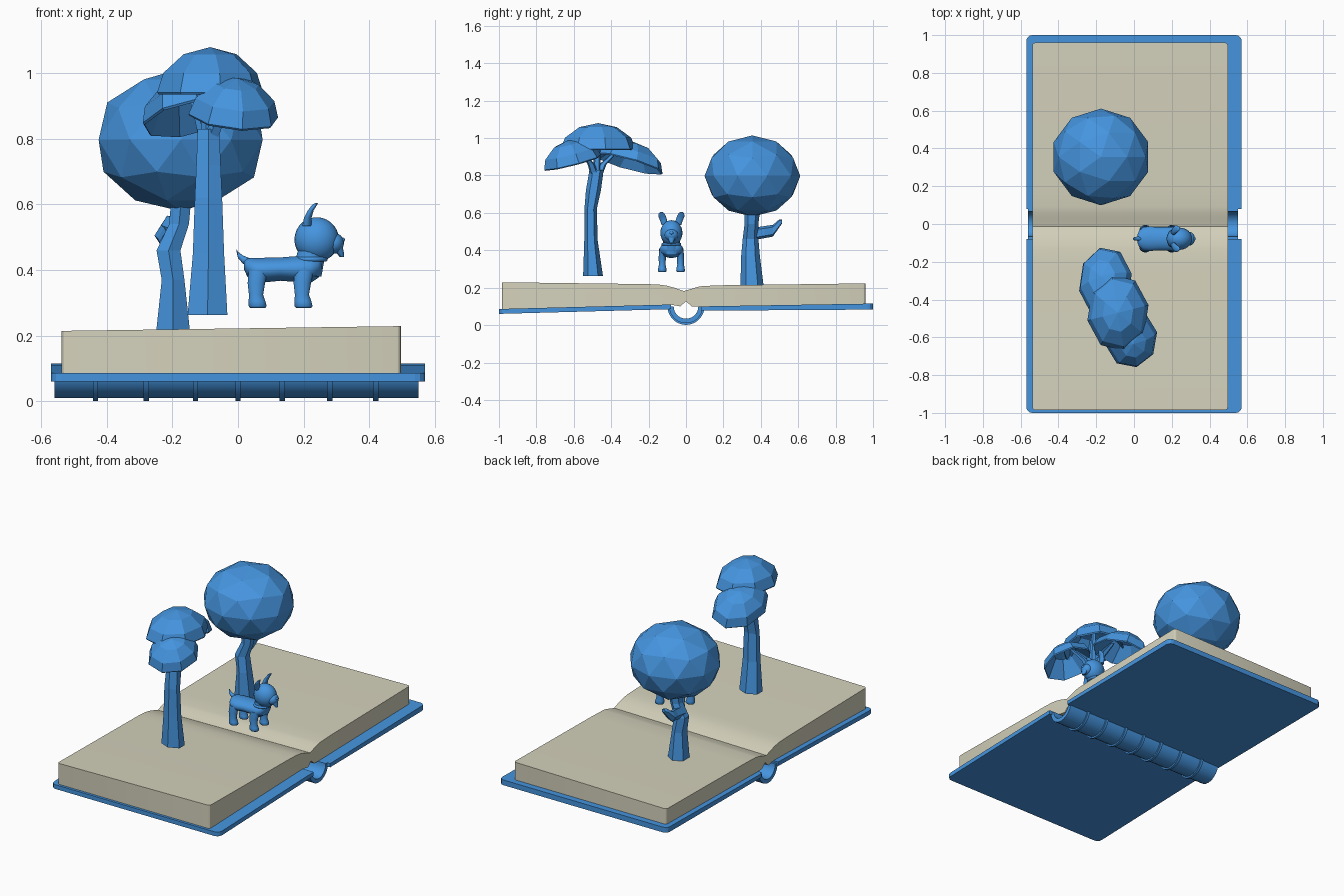
import bpy, bmesh, math
from mathutils import Matrix, Vector


def material(name, rgb):
    m = bpy.data.materials.new(name)
    m.diffuse_color = (*rgb, 1)
    return m


BLUE = material("blue", (0.06, 0.30, 0.74))
CREAM = material("cream", (0.66, 0.64, 0.50))


def finish(name, bm, mat=BLUE, smooth=None):
    bmesh.ops.recalc_face_normals(bm, faces=bm.faces)
    me = bpy.data.meshes.new(name)
    bm.to_mesh(me)
    bm.free()
    me.materials.append(mat)
    ob = bpy.data.objects.new(name, me)
    bpy.context.collection.objects.link(ob)
    if smooth:
        bpy.ops.object.select_all(action='DESELECT')
        ob.select_set(True)
        bpy.context.view_layer.objects.active = ob
        bpy.ops.object.shade_smooth_by_angle(angle=math.radians(smooth))
    return ob


def prism(name, profile, x0, x1, mat=BLUE, smooth=None, slope=0, corner=0):
    """Extrude a (y, z) profile along x, rounding the outer upright corners."""
    bm = bmesh.new()
    a = [bm.verts.new((x0, y, z)) for y, z in profile]
    b = [bm.verts.new((x1, y, z)) for y, z in profile]
    bm.faces.new(a)
    bm.faces.new(b[::-1])
    n = len(a)
    for i in range(n):
        bm.faces.new((a[i], b[i], b[(i + 1) % n], a[(i + 1) % n]))
    for v in bm.verts:
        if v.co.z > 0.15:
            v.co.z += slope * v.co.x
    if corner:
        es = [e for e in bm.edges if all(abs(v.co.y) > 0.94 for v in e.verts)
              and abs(e.verts[0].co.x - e.verts[1].co.x) < 1e-4]
        bmesh.ops.bevel(bm, geom=es, offset=corner, segments=3, profile=0.5, affect='EDGES')
    return finish(name, bm, mat, smooth)


def tube(name, rings, axis='z', sides=6, smooth=None):
    """Loft ellipses (x, y, z, r1, r2) that lie square to the given axis."""
    u, v = {'z': ((1, 0, 0), (0, 1, 0)), 'x': ((0, 1, 0), (0, 0, 1)),
            'y': ((1, 0, 0), (0, 0, 1))}[axis]
    u, v = Vector(u), Vector(v)
    bm = bmesh.new()
    loops = []
    for x, y, z, r1, r2 in rings:
        loops.append([bm.verts.new(Vector((x, y, z)) + u * r1 * math.cos(t) + v * r2 * math.sin(t))
                      for t in (2 * math.pi * (i + 0.5) / sides for i in range(sides))])
    for a, b in zip(loops, loops[1:]):
        for i in range(sides):
            j = (i + 1) % sides
            bm.faces.new((a[i], a[j], b[j], b[i]))
    bm.faces.new(loops[0])
    bm.faces.new(loops[-1])
    return finish(name, bm, BLUE, smooth)


def ball(name, loc, scale):
    bm = bmesh.new()
    m = Matrix.Translation(loc) @ Matrix.Diagonal((*scale, 1))
    bmesh.ops.create_uvsphere(bm, u_segments=24, v_segments=14, radius=1, matrix=m)
    return finish(name, bm, BLUE, 60)


# Book: two boards, hollow spine with ribs, page block
prism("front_board", [(-1, 0.06), (-0.08, 0.085), (-0.08, 0.11), (-1, 0.086)], -0.57, 0.57, corner=0.03)
prism("back_board", [(0.08, 0.077), (1, 0.083), (1, 0.115), (0.08, 0.1)], -0.57, 0.57, corner=0.03)


def arc(r_out, r_in, n=14):
    ts = [math.pi * (1 + i / n) for i in range(n + 1)]
    pts = [(r_out * math.cos(t), 0.1 + r_out * math.sin(t)) for t in ts]
    return pts + [(r_in * math.cos(t), 0.1 + r_in * math.sin(t)) for t in reversed(ts)]


prism("spine", arc(0.09, 0.066), -0.56, 0.55, smooth=40)
for x in (-0.435, -0.28, -0.13, 0, 0.135, 0.28, 0.42):
    prism("spine_rib", arc(0.099, 0.085), x - 0.008, x + 0.008, smooth=40)

prism("pages", [(-0.985, 0.222), (-0.2, 0.212), (-0.14, 0.209), (-0.1, 0.203), (-0.06, 0.192),
                (-0.012, 0.175), (0.03, 0.187), (0.06, 0.197), (0.09, 0.202), (0.2, 0.206),
                (0.96, 0.216), (0.96, 0.112), (0.08, 0.1), (0.03, 0.1), (0, 0.128),
                (-0.03, 0.1), (-0.08, 0.109), (-0.985, 0.084)],
      -0.538, 0.497, CREAM, smooth=25, slope=0.014, corner=0.015)

# Round tree: faceted ball, bent trunk, side branch
bm = bmesh.new()
bmesh.ops.create_icosphere(bm, subdivisions=2, radius=1,
                           matrix=Matrix.Translation((-0.175, 0.355, 0.797))
                           @ Matrix.Diagonal((0.263, 0.256, 0.217, 1)))
finish("round_crown", bm)
tube("round_trunk", [(-0.198, 0.353, 0.208, 0.06, 0.062), (-0.198, 0.345, 0.37, 0.04, 0.05),
                     (-0.212, 0.345, 0.46, 0.042, 0.042), (-0.18, 0.35, 0.54, 0.035, 0.037),
                     (-0.17, 0.355, 0.65, 0.035, 0.045)])
tube("round_branch", [(-0.21, 0.34, 0.485, 0.03, 0.035), (-0.215, 0.42, 0.497, 0.03, 0.034),
                      (-0.225, 0.465, 0.505, 0.03, 0.033), (-0.21, 0.5, 0.545, 0.02, 0.022),
                      (-0.205, 0.512, 0.553, 0.012, 0.012)], axis='y', sides=5)

# Umbrella tree: trunk, forked limbs, three tilted hollow caps
tube("umbrella_trunk", [(-0.093, -0.497, 0.263, 0.07, 0.053), (-0.09, -0.508, 0.45, 0.055, 0.036),
                        (-0.09, -0.51, 0.62, 0.048, 0.033), (-0.09, -0.495, 0.72, 0.043, 0.04),
                        (-0.09, -0.478, 0.83, 0.038, 0.038)])
for x, y, z in ((-0.14, -0.36, 0.94), (-0.09, -0.47, 1.03), (-0.01, -0.57, 0.945)):
    tube("umbrella_limb", [(-0.09, -0.48, 0.78, 0.026, 0.026),
                           (-0.09 + (x + 0.09) * 0.4, -0.48 + (y + 0.48) * 0.3, 0.86, 0.022, 0.02),
                           (x, y, z, 0.012, 0.012)], sides=5)


def cap(loc, rx, ry, h, tilt_x, tilt_y, sides=8):
    """Shallow dome with a hollow underside; h is its height."""
    m = (Matrix.Translation(loc) @ Matrix.Rotation(tilt_x, 4, 'X')
         @ Matrix.Rotation(tilt_y, 4, 'Y'))
    bm = bmesh.new()
    loops = []
    for r, z in ((0.45, 0.72), (0.97, 0), (1, 0.05), (0.88, 0.46), (0.5, 0.85)):
        loops.append([bm.verts.new(m @ Vector((rx * r * math.cos(t), ry * r * math.sin(t), h * z)))
                      for t in (2 * math.pi * i / sides + 0.2 for i in range(sides))])
    for a, b in zip(loops, loops[1:]):
        for i in range(sides):
            j = (i + 1) % sides
            bm.faces.new((a[i], a[j], b[j], b[i]))
    for lp, z in ((loops[0], 0.85), (loops[-1], 1)):
        top = bm.verts.new(m @ Vector((0, 0, h * z)))
        for i in range(sides):
            bm.faces.new((lp[i], lp[(i + 1) % sides], top))
    finish("umbrella_cap", bm)


cap((-0.15, -0.31, 0.86), 0.145, 0.195, 0.125, -0.27, -0.2)
cap((-0.085, -0.47, 0.935), 0.165, 0.205, 0.145, 0, 0)
cap((-0.015, -0.605, 0.865), 0.14, 0.16, 0.125, 0.25, 0.1)

# Dog, facing +x
Y = -0.078
tube("dog_body", [(0.018, Y, 0.415, 0.02, 0.012), (0.028, Y, 0.408, 0.045, 0.028),
                  (0.05, Y, 0.4, 0.062, 0.037), (0.08, Y, 0.4, 0.066, 0.038),
                  (0.13, Y, 0.403, 0.062, 0.036), (0.18, Y, 0.403, 0.064, 0.04),
                  (0.22, Y, 0.403, 0.063, 0.044), (0.245, Y, 0.41, 0.05, 0.034),
                  (0.255, Y, 0.415, 0.03, 0.02)], 'x', 20, 60)
tube("dog_neck", [(0.21, Y, 0.38, 0.045, 0.05), (0.217, Y, 0.42, 0.045, 0.046),
                  (0.23, Y, 0.47, 0.045, 0.045)], 'z', 20, 60)
ball("dog_head", (0.24, Y, 0.493), (0.068, 0.059, 0.068))
ball("dog_snout", (0.292, Y, 0.482), (0.031, 0.036, 0.032))
ball("dog_nose", (0.318, Y, 0.492), (0.008, 0.011, 0.008))
tube("dog_beard", [(0.3, Y, 0.472, 0.02, 0.024), (0.31, Y, 0.455, 0.013, 0.016),
                   (0.317, Y, 0.44, 0.007, 0.009)], 'z', 12, 60)
bm = bmesh.new()
cm = Matrix.Translation((0.222, Y, 0.433)) @ Matrix.Rotation(-0.1, 4, 'Y')
tube("dog_collar", [(0.222, Y, 0.426, 0.047, 0.049), (0.222, Y, 0.43, 0.052, 0.053),
                    (0.222, Y, 0.436, 0.052, 0.053), (0.222, Y, 0.44, 0.047, 0.049)], 'z', 24, 60)
bm.free()
tube("dog_tail", [(0.04, Y, 0.42, 0.014, 0.015), (0.015, Y, 0.432, 0.011, 0.013),
                  (0.0, Y, 0.446, 0.009, 0.01), (-0.005, Y, 0.462, 0.004, 0.004)], 'x', 12, 60)
for s in (-1, 1):
    tube("dog_ear", [(0.21, Y + s * 0.035, 0.535, 0.014, 0.018), (0.213, Y + s * 0.042, 0.56, 0.012, 0.02),
                     (0.222, Y + s * 0.05, 0.582, 0.009, 0.021), (0.233, Y + s * 0.053, 0.598, 0.008, 0.015),
                     (0.24, Y + s * 0.053, 0.605, 0.004, 0.006)], 'z', 12, 60)
    for part, x in (("dog_hind_leg", 0.057), ("dog_front_leg", 0.197)):
        y = Y + s * 0.049
        tube(part, [(x + 0.003, y, 0.285, 0.024, 0.02), (x + 0.003, y, 0.29, 0.028, 0.024),
                    (x + 0.001, y, 0.305, 0.026, 0.022), (x - 0.002, y, 0.325, 0.022, 0.018),
                    (x - 0.001, y, 0.36, 0.027, 0.02), (x + 0.005, y - s * 0.004, 0.4, 0.03, 0.02)],
             'z', 16, 60)
